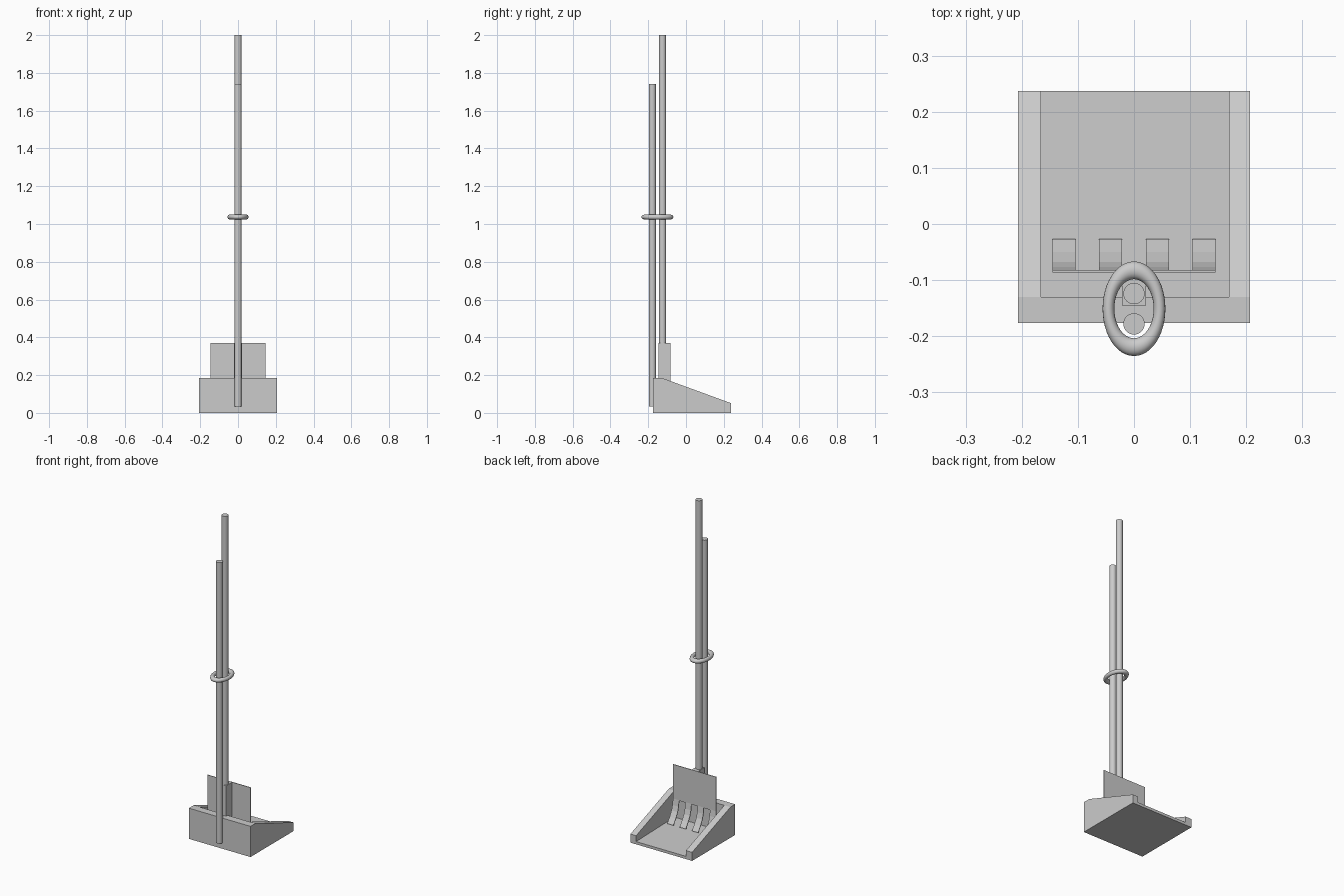
import bpy, bmesh
from mathutils import Vector

if "Cube" in bpy.data.objects:
    bpy.data.objects.remove(bpy.data.objects["Cube"])


def extrude_x(name, profile, x0, x1):
    """Closed (y, z) profile extruded along x."""
    bm = bmesh.new()
    face = bm.faces.new([bm.verts.new((x0, y, z)) for y, z in profile])
    res = bmesh.ops.extrude_face_region(bm, geom=[face])
    verts = [v for v in res["geom"] if isinstance(v, bmesh.types.BMVert)]
    bmesh.ops.translate(bm, verts=verts, vec=Vector((x1 - x0, 0, 0)))
    bmesh.ops.recalc_face_normals(bm, faces=bm.faces)
    me = bpy.data.meshes.new(name)
    bm.to_mesh(me)
    bm.free()
    ob = bpy.data.objects.new(name, me)
    bpy.context.collection.objects.link(ob)
    return ob


def box(name, x0, x1, y0, y1, z0, z1):
    return extrude_x(name, [(y0, z0), (y1, z0), (y1, z1), (y0, z1)], x0, x1)


def pole(name, y, z0, z1, r=0.019):
    bpy.ops.mesh.primitive_cylinder_add(vertices=32, radius=r, depth=z1 - z0,
                                        location=(0, y, (z0 + z1) / 2))
    bpy.context.object.name = name
    bpy.ops.object.shade_smooth_by_angle()


# Dustpan: wedge with an open-fronted hollow
pan = extrude_x("dustpan", [(-0.176, 0), (0.237, 0), (0.237, 0.052),
                            (-0.13, 0.186), (-0.176, 0.186)], -0.207, 0.207)
hollow = extrude_x("hollow_cutter", [(-0.13, 0.025), (0.3, 0.015), (0.3, 0.4),
                                     (-0.13, 0.4)], -0.166, 0.169)
hollow.hide_render = True
mod = pan.modifiers.new("hollow", 'BOOLEAN')
mod.object = hollow
mod.operation = 'DIFFERENCE'
mod.solver = 'EXACT'
bpy.context.view_layer.objects.active = pan
bpy.ops.object.modifier_apply(modifier=mod.name)
bpy.data.objects.remove(hollow)

# Brush plate and the socket that holds its pole
box("brush_plate", -0.145, 0.145, -0.086, -0.082, 0.16, 0.37)
box("pole_socket", -0.021, 0.021, -0.145, -0.085, 0.165, 0.37)

# Four bristle strips flaring forward to the pan floor
curve = [(-0.084, 0.162), (-0.079, 0.125), (-0.07, 0.095),
         (-0.052, 0.063), (-0.029, 0.03)]
strip = [(y - 0.002, z - 0.001) for y, z in curve]
strip += [(y + 0.002, z + 0.001) for y, z in reversed(curve)]
for i in range(4):
    x = -0.1245 + i * 0.083
    extrude_x(f"bristle_{i + 1}", strip, x - 0.0205, x + 0.0205)

# Handles
pole("brush_pole", -0.124, 0.3, 2.0)
pole("pan_pole", -0.178, 0.035, 1.74)

# Oval ring tying the poles together
bpy.ops.mesh.primitive_torus_add(major_segments=48, minor_segments=16,
                                 major_radius=0.0455, minor_radius=0.0105,
                                 location=(0, -0.151, 1.037))
ring = bpy.context.object
ring.name = "pole_ring"
ring.scale = (1, 1.505, 1.2)
bpy.ops.object.transform_apply(location=False, rotation=False, scale=True)
bpy.ops.object.shade_smooth_by_angle()
